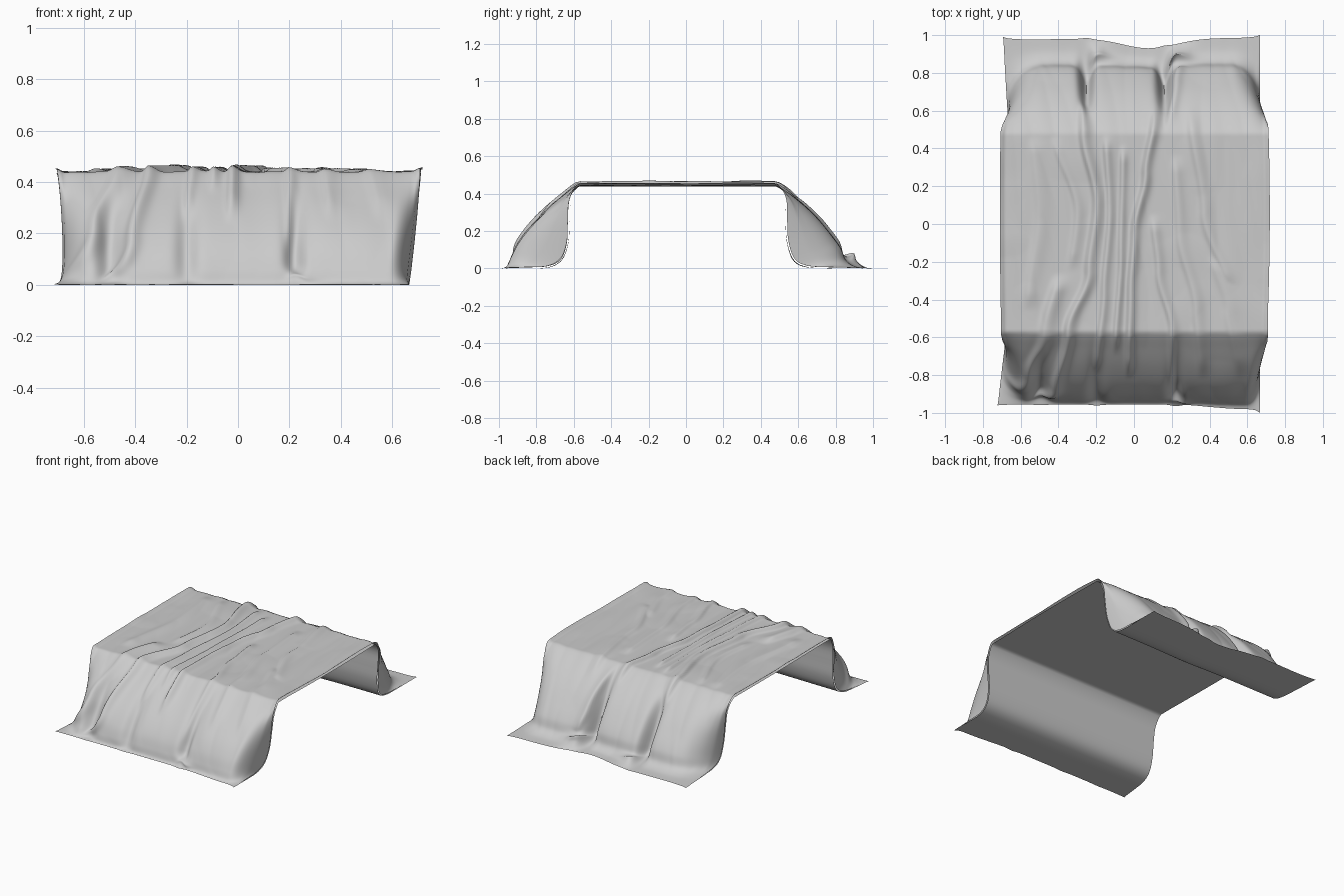
import bpy
import math
from mathutils import Vector, noise

if "Cube" in bpy.data.objects:
    bpy.data.objects.remove(bpy.data.objects["Cube"])

TOP = 0.438

# Side profiles (distance from centre, height): tight at the cloth ends, full mid-panel
FRONT_TIGHT = [(.52, TOP), (.57, TOP), (.612, .36), (.622, .25), (.63, .14),
               (.665, .05), (.74, .008), (.86, .003), (1, 0)]
FRONT_FULL = [(.52, TOP), (.57, TOP), (.66, .37), (.75, .295), (.835, .21),
              (.895, .13), (.928, .06), (.942, .015), (.955, 0)]
BACK_TIGHT = [(.41, TOP), (.48, TOP), (.525, .37), (.532, .26), (.54, .15),
              (.575, .05), (.65, .01), (.8, .003), (1, 0)]
BACK_FULL = [(.41, TOP), (.48, TOP), (.59, .37), (.685, .285), (.765, .19),
             (.82, .11), (.85, .04), (.905, .008), (.985, 0)]

# Tucks between the hanging panels: x, width, depth
FRONT_TUCKS = [(-.2, .04, .13), (.22, .035, .2), (-.5, .05, .25)]
BACK_TUCKS = [(-.25, .035, .4), (.16, .035, .4)]

# Folds: path of (s, x), width, height; s runs -1 front hem, +-.5 box edges, 1 back hem
FOLDS = [
    ([(-.95, -.52), (-.75, -.42), (-.5, -.35), (-.2, -.24), (.15, -.2), (.5, -.27), (.66, -.27)], .022, .026),
    ([(-.9, -.68), (-.7, -.56), (-.5, -.47), (-.2, -.4)], .03, .022),
    ([(-.7, -.2), (-.3, -.16), (.1, -.13), (.5, -.15)], .016, .018),
    ([(-.6, -.1), (-.1, -.07), (.45, -.06)], .014, .018),
    ([(-.7, -.03), (-.3, -.02), (0, .0), (.3, .06), (.6, .11)], .018, .026),
    ([(-.8, .2), (-.5, .2), (-.2, .13), (.1, .1)], .02, .018),
    ([(-.7, .36), (-.4, .33), (0, .24), (.4, .22)], .024, .014),
    ([(-.3, .5), (.1, .37), (.6, .3)], .024, .014),
    ([(-.2, -.33), (.1, -.3), (.5, -.42)], .02, .012),
    ([(-.7, .56), (-.4, .5), (-.1, .42)], .03, .012),
    ([(-.4, -.56), (.1, -.5), (.5, -.53)], .03, .012),
    ([(.5, .18), (.7, .22), (.85, .25)], .02, .02),
    ([(.84, -.18), (.9, -.2), (1, -.22)], .04, .05),
    ([(.8, .2), (.9, .21), (1, .22)], .05, .07),
    ([(-1, .22), (-.92, .22), (-.82, .2)], .035, .03),
]


def smooth(t):
    t = max(0, min(1, t))
    return t * t * (3 - 2 * t)


def curve(points, t):
    """Catmull-Rom point, starting at the second control point."""
    f = t * (len(points) - 2)
    i = min(int(f), len(points) - 3)
    f -= i
    a, b, c = (Vector(p) for p in points[i:i + 3])
    d = Vector(points[min(i + 3, len(points) - 1)])
    return (b * 2 + (c - a) * f + (a * 2 - b * 5 + c * 4 - d) * f * f
            + (b * 3 - a - c * 3 + d) * f ** 3) / 2


def path_x(path, s):
    for (s0, x0), (s1, x1) in zip(path, path[1:]):
        if s0 <= s <= s1:
            return x0 + (x1 - x0) * smooth((s - s0) / (s1 - s0))


def drop(s):
    """0 on the flat top, rising to 1 at either hem."""
    return max(0, (abs(s) - .5) * 2)


def sheet_x(u, s):
    t = drop(s)
    # The long ends bow out slightly along the top
    bow = .01 * max(0, 1 - (2 * s - .2) ** 2)
    if u > 0:
        return u * (.709 + bow - .042 * smooth(t * 1.3))
    return u * (.705 + bow / 2 - .03 * math.sin(math.pi * t) + (.018 if s < 0 else -.012) * t)


def fullness(u, x, front):
    """How far the cloth bulges out: 0 tight, 1 full."""
    if front:
        reach = .28 if u < 0 else .12
    else:
        reach = .3 if u < 0 else .24
    near = min(1, (1 - abs(u)) / reach)
    e = math.sqrt(max(0, 1 - (1 - near) ** 2))
    for c, w, depth in FRONT_TUCKS if front else BACK_TUCKS:
        e *= 1 - depth * math.exp(-((x - c) / w) ** 2)
    return e


def section(x, s, full):
    """Unwrinkled point (y, z) of the drape."""
    front = s < 0
    t = drop(s)
    if t == 0:
        return Vector((-.045 + s * 1.05, TOP))
    tight, loose = (FRONT_TIGHT, FRONT_FULL) if front else (BACK_TIGHT, BACK_FULL)
    p = curve(tight, t).lerp(curve(loose, t), full)
    # Uneven hem
    if front:
        p.x += t ** 4 * (.025 * full * smooth((x - .2) / .4) - .04 * (1 - full) * smooth(-x / .7))
    else:
        p.x -= t ** 4 * (.01 * smooth(-x / .7) + .055 * math.exp(-((x - .08) / .2) ** 2))
    return Vector((-p.x if front else p.x, p.y))


def cloth_point(u, s):
    t = drop(s)
    x = sheet_x(u, s)
    full = fullness(u, x, s < 0)
    p = section(x, s, full)
    step = section(x, min(1, s + .004), full) - section(x, max(-1, s - .004), full)
    normal = Vector((-step.y, step.x)).normalized()

    # Large folds, then fine creases running along the cloth
    lift = 0
    for path, width, height in FOLDS:
        c = path_x(path, s)
        if c is not None:
            ends = min(s - path[0][0], path[-1][0] - s) / .1
            d = (x - c) / width
            d *= .6 if d > 0 else 1.2
            lift = max(lift, height * smooth(ends) * math.exp(-d * d))
    fine = noise.noise(Vector((x * 9 + s * 1.5, s * 2.2, 3)))
    broad = noise.noise(Vector((x * 3.5, s * 4, 8)))
    fade = 1 - smooth((t - .6) / .4) * .7
    lift += fade * (.007 * abs(fine) + .01 * max(0, broad))
    # Rim curls up slightly on the long ends
    lift += .012 * smooth((abs(u) - .96) / .04) * (1 - t)
    p += normal * lift
    return x, max(-1, min(1, p.x)), max(0, p.y)


def lining_point(u, s):
    """Smooth inner side: tight against the box, flat on the floor."""
    x = sheet_x(u, s)
    hem = math.copysign(1, s)
    limit = abs(section(x, hem, fullness(u, x, s < 0)).x)
    p = section(x, s, 0)
    return x, max(-limit, min(limit, p.x)), max(0, p.y - .003)


def make_sheet(name, point, cols, rows, material):
    verts = [point(2 * i / cols - 1, 2 * j / rows - 1)
             for j in range(rows + 1) for i in range(cols + 1)]
    w = cols + 1
    faces = [(j * w + i, j * w + i + 1, (j + 1) * w + i + 1, (j + 1) * w + i)
             for j in range(rows) for i in range(cols)]
    mesh = bpy.data.meshes.new(name)
    mesh.from_pydata(verts, [], faces)
    mesh.materials.append(material)
    sheet = bpy.data.objects.new(name, mesh)
    bpy.context.collection.objects.link(sheet)
    bpy.context.view_layer.objects.active = sheet
    sheet.select_set(True)
    bpy.ops.object.shade_smooth_by_angle(angle=math.radians(60))
    sheet.select_set(False)
    return sheet


# Pale grey fabric
fabric = bpy.data.materials.new("pale_grey_fabric")
fabric.use_nodes = True
color = (.6, .6, .6, 1)
fabric.diffuse_color = color
bsdf = fabric.node_tree.nodes["Principled BSDF"]
bsdf.inputs["Base Color"].default_value = color
bsdf.inputs["Roughness"].default_value = .8

# Wrinkled outer cloth and its smooth inner side
make_sheet("draped_cloth", cloth_point, 160, 190, fabric)
lining = make_sheet("cloth_lining", lining_point, 60, 120, fabric)
lining.data.flip_normals()
